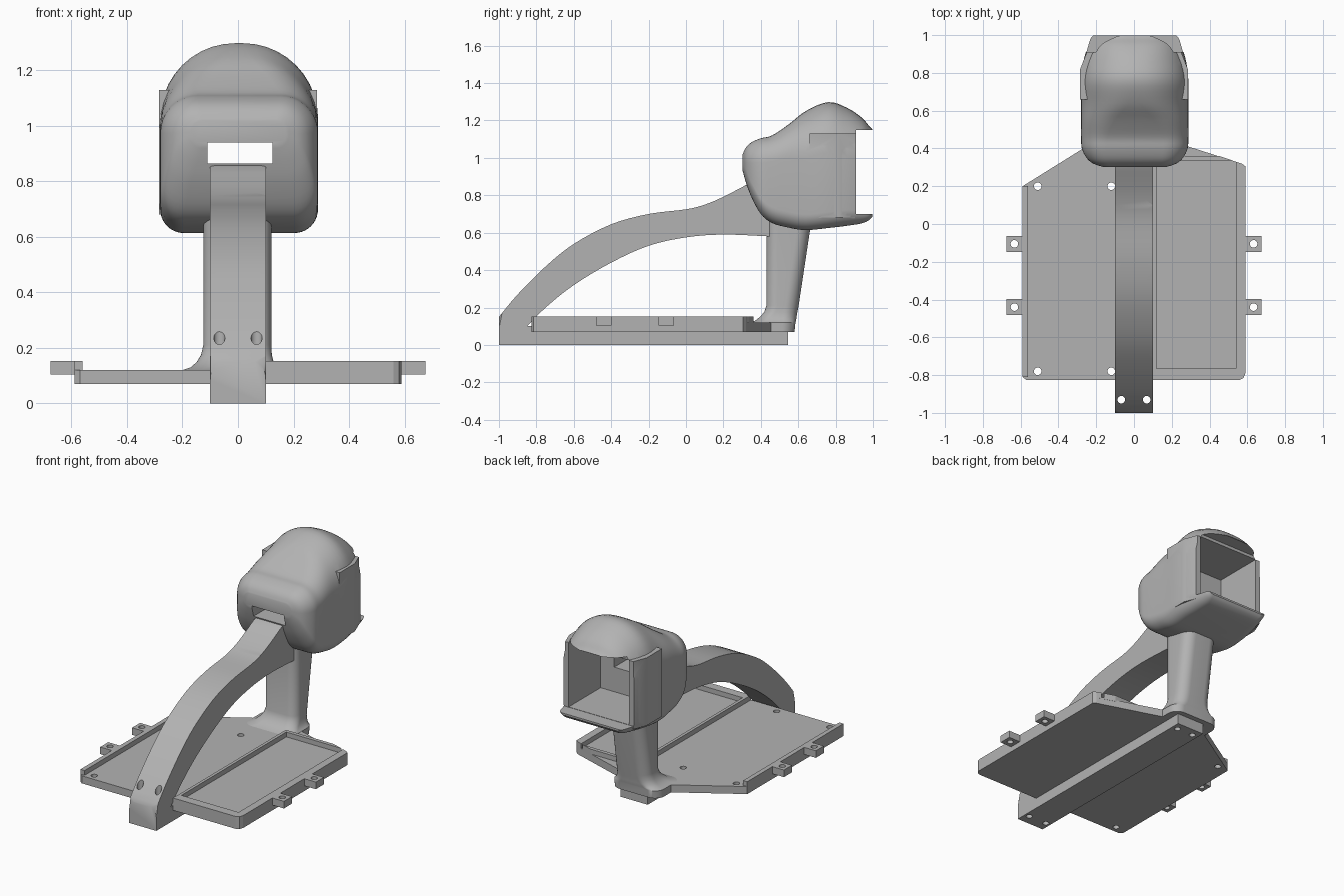
import bpy, bmesh, math
from mathutils import Vector

cube = bpy.data.objects.get("Cube")
if cube:
    bpy.data.objects.remove(cube, do_unlink=True)

GREY = (0.45, 0.45, 0.45, 1)
mat = bpy.data.materials.new("matte_grey")
mat.use_nodes = True
mat.diffuse_color = GREY
mat.node_tree.nodes["Principled BSDF"].inputs["Base Color"].default_value = GREY


def finish(name, bm):
    bmesh.ops.recalc_face_normals(bm, faces=bm.faces)
    mesh = bpy.data.meshes.new(name)
    bm.to_mesh(mesh)
    bm.free()
    mesh.materials.append(mat)
    ob = bpy.data.objects.new(name, mesh)
    bpy.context.collection.objects.link(ob)
    return ob


def activate(ob):
    bpy.ops.object.select_all(action='DESELECT')
    ob.select_set(True)
    bpy.context.view_layer.objects.active = ob


def smooth(ob):
    activate(ob)
    bpy.ops.object.shade_smooth_by_angle(angle=math.radians(32))


def combine(ob, tool, operation='DIFFERENCE'):
    mod = ob.modifiers.new("combine", 'BOOLEAN')
    mod.operation, mod.object, mod.solver = operation, tool, 'EXACT'
    activate(ob)
    bpy.ops.object.modifier_apply(modifier=mod.name)
    bpy.data.objects.remove(tool, do_unlink=True)


def prism(name, outline, depth, to3d):
    """Extrude a flat outline from depth[0] to depth[1]."""
    bm = bmesh.new()
    rings = [[bm.verts.new(to3d(p, d)) for p in outline] for d in depth]
    for ring in rings:
        bm.faces.new(ring)
    for i in range(len(outline)):
        j = (i + 1) % len(outline)
        bm.faces.new((rings[0][i], rings[0][j], rings[1][j], rings[1][i]))
    return bm


def upright(p, z):
    return (p[0], p[1], z)


def box(name, x, y, z):
    outline = [(x[0], y[0]), (x[1], y[0]), (x[1], y[1]), (x[0], y[1])]
    return finish(name, prism(name, outline, z, upright))


def drill(ob, x, y, z=(-0.1, 0.6), r=0.02):
    circle = [(x + r * math.cos(a * math.tau / 20), y + r * math.sin(a * math.tau / 20))
              for a in range(20)]
    combine(ob, finish("drill", prism("drill", circle, z, upright)))


def spline(points, steps):
    """Catmull-Rom curve through points of any dimension."""
    out = []
    for i in range(len(points) - 1):
        a, b, c, d = (Vector(points[min(max(k, 0), len(points) - 1)]) for k in range(i - 1, i + 3))
        for s in range(steps):
            t = s / steps
            out.append(b + (c - a) * t / 2 + (2 * a - 5 * b + 4 * c - d) * t * t / 2
                       + (3 * b - a - 3 * c + d) * t ** 3 / 2)
    return out + [Vector(points[-1])]


def round_rect(x0, x1, v0, v1, low, high):
    """Rectangle with its own radius for the lower and upper corners."""
    pts = []
    for cx, cv, r, start in ((x1 - low, v0 + low, low, -90), (x1 - high, v1 - high, high, 0),
                             (x0 + high, v1 - high, high, 90), (x0 + low, v0 + low, low, 180)):
        for k in range(11):
            a = math.radians(start + 9 * k)
            pts.append((cx + r * math.cos(a), cv + r * math.sin(a)))
    return pts


def loft(name, rings):
    bm = bmesh.new()
    rows = [[bm.verts.new(p) for p in ring] for ring in rings]
    for a, b in zip(rows, rows[1:]):
        for i in range(len(a)):
            j = (i + 1) % len(a)
            bm.faces.new((a[i], a[j], b[j], b[i]))
    bm.faces.new(rows[0])
    bm.faces.new(rows[-1])
    return finish(name, bm)


# Head shell: y, bottom, top, half width, lower radius, upper radius
stations = [(.303, .93, 1.02, .17, .04, .04), (.32, .87, 1.055, .22, .07, .08),
            (.35, .79, 1.083, .255, .08, .11), (.4, .70, 1.105, .28, .085, .13),
            (.46, .652, 1.12, .284, .085, .14), (.55, .627, 1.18, .284, .085, .18),
            (.64, .614, 1.25, .284, .085, .25), (.76, .625, 1.298, .284, .085, .27),
            (.86, .637, 1.268, .272, .085, .26), (.94, .65, 1.215, .25, .07, .22),
            (.98, .668, 1.17, .238, .05, .2), (.998, .688, 1.152, .23, .04, .18)]
rings = []
for y, z0, z1, w, low, high in spline(stations, 4):
    rings.append([(x + .004, y, z) for x, z in round_rect(-w, w, z0, z1, low, high)])
head = loft("head_shell", rings)

# Flat cheeks beside the opening
for s in (-1, 1):
    cheek = [(.15 * s, .66), (.285 * s, .66), (.285 * s, .82), (.25 * s, .91), (.15 * s, .91)]
    combine(head, finish("cheek", prism("cheek", cheek, (.68, 1.13), upright)), 'UNION')

# Rear opening, cavity and front cable slot
combine(head, box("rear_cut", (-.5, .5), (.91, 1.2), (.70, 1.15)))
combine(head, box("cavity", (-.22, .225), (.575, 1.1), (.702, 1.13)))
combine(head, box("slot", (-.11, .125), (.2, .7), (.865, .94)))
smooth(head)

# Curved arm with the base beam
top = spline([(-1, .15), (-.9, .27), (-.75, .42), (-.6, .54), (-.4, .645), (-.2, .70),
              (0, .725), (.1, .75), (.2, .792), (.34, .865)], 4)
under = spline([(.45, .58), (.2, .59), (0, .575), (-.2, .53), (-.4, .44), (-.6, .32),
                (-.75, .20), (-.85, .10)], 4)
profile = [(-1, 0)] + [tuple(p) for p in top] + [(.45, .855)] + [tuple(p) for p in under]
profile += [(.545, .09), (.545, 0)]
bm = prism("arm", profile, (-.1, .1), lambda p, x: (x, p[0], p[1]))
crest = {(round(p[0], 4), round(p[1], 4)) for p in top}
edges = [e for e in bm.edges if abs(e.verts[0].co.x - e.verts[1].co.x) < .01
         and all((round(v.co.y, 4), round(v.co.z, 4)) in crest for v in e.verts)]
bmesh.ops.bevel(bm, geom=edges, offset=.04, segments=5, profile=.5, affect='EDGES')
arm = finish("arm_and_beam", bm)
for s in (-1, 1):
    drill(arm, .067 * s, -.93)
    drill(arm, .06 * s, .49, (-.1, .06))
smooth(arm)

# Rear post with a flared foot: z, left, right, front, back
post = []
for z, x0, x1, y0, y1 in [(.07, -.2, .15, .34, .58), (.12, -.2, .15, .34, .585),
                          (.13, -.17, .138, .37, .588), (.15, -.148, .128, .395, .591),
                          (.175, -.133, .122, .418, .595), (.21, -.125, .12, .43, .602),
                          (.68, -.125, .12, .43, .673)]:
    post.append([(x, y, z) for x, y in round_rect(x0, x1, y0, y1, .06, .07)])
smooth(loft("rear_post", post))

# Base plate
outline = [(-.57, -.825), (.56, -.825), (.58, -.815), (.59, -.79), (.59, .305), (.57, .32),
           (.1, .47), (.1, .53), (-.1, .53), (-.1, .505), (-.59, .2), (-.59, -.81)]
plate = finish("base_plate", prism("plate", outline, (.07, .12), upright))
for x in (-.51, -.12):
    for y in (-.78, .2):
        drill(plate, x, y)

# Raised tray rim on one side and an edge rail on the other
rim = [(.1, -.825), (.56, -.825), (.58, -.815), (.59, -.79), (.59, .305), (.57, .32), (.45, .36),
       (.1, .36)]
tray = finish("tray_rim", prism("rim", rim, (.11, .152), upright))
combine(tray, box("tray_cut", (.12, .54), (-.765, .335), (.0, .3)))
box("edge_rail", (-.59, -.56), (-.81, .2), (.11, .152))

# Mounting tabs
for s, side in ((-1, "right"), (1, "left")):
    for y, where in ((-.44, "front"), (-.105, "rear")):
        tab = box(side + "_" + where + "_tab", sorted((.58 * s, .675 * s)),
                  (y - .042, y + .042), (.105, .152))
        drill(tab, .633 * s, y)
